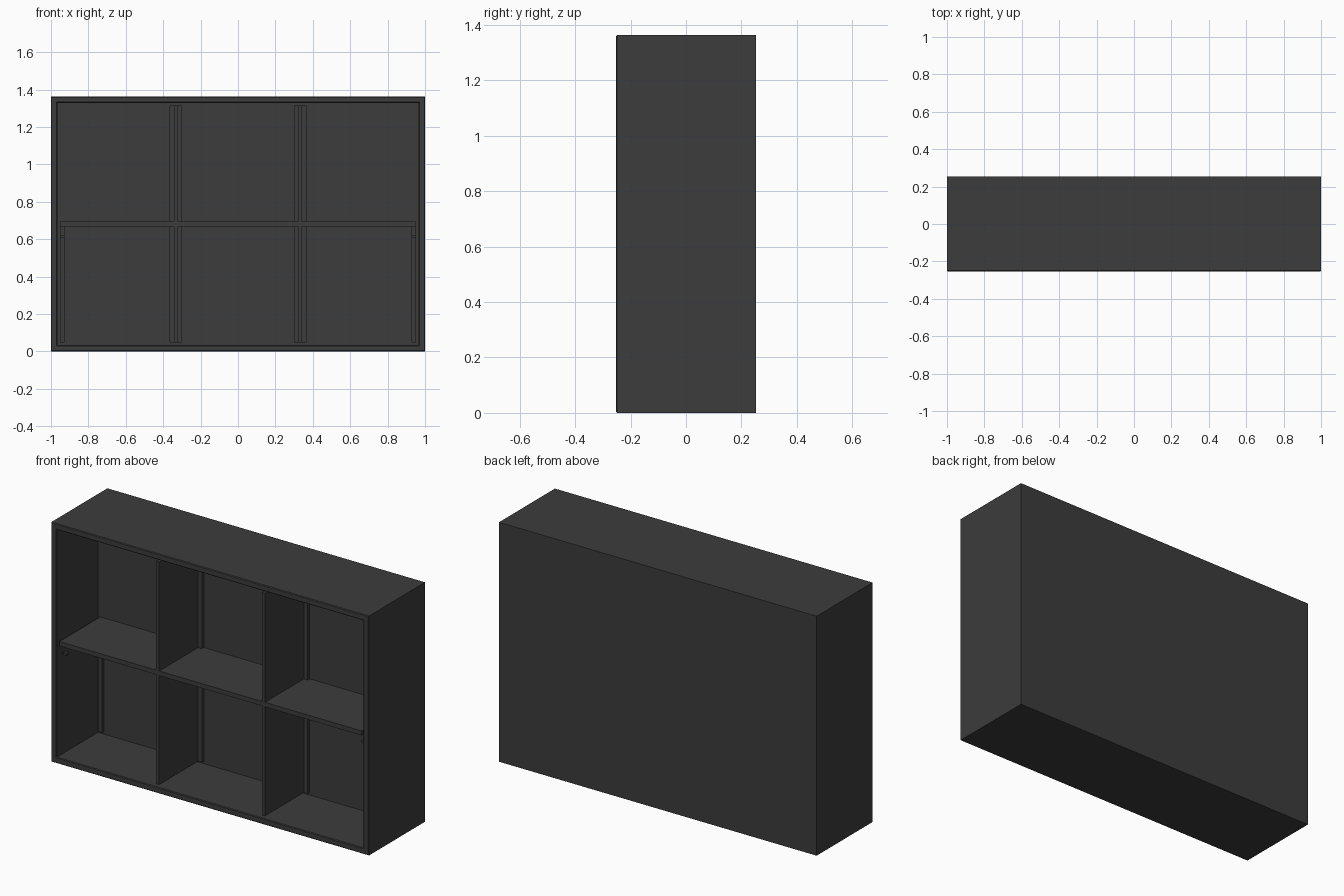
import bpy, bmesh
from mathutils import Vector

if "Cube" in bpy.data.objects:
    bpy.data.objects.remove(bpy.data.objects["Cube"])

HX, HY, H = 1.0, 0.253, 1.363      # case half width, half depth, height
WALL = 0.048                       # case board thickness
BACK = 0.12                        # front surface of the back panel
FRONT = -0.247                     # front of shelf and dividers
SHELF_LO, SHELF_HI = 0.669, 0.695
DIV_X, DIV_T = 0.333, 0.02         # divider position and thickness

dark = bpy.data.materials.new("dark_paint")
dark.diffuse_color = (0.045, 0.045, 0.045, 1)
dark.use_nodes = True
dark.node_tree.nodes["Principled BSDF"].inputs["Base Color"].default_value = dark.diffuse_color


def finish(name, bm):
    mesh = bpy.data.meshes.new(name)
    bm.to_mesh(mesh)
    bm.free()
    mesh.materials.append(dark)
    ob = bpy.data.objects.new(name, mesh)
    bpy.context.collection.objects.link(ob)
    return ob


def box_bm(lo, hi):
    bm = bmesh.new()
    bmesh.ops.create_cube(bm, size=1)
    lo, hi = Vector(lo), Vector(hi)
    for v in bm.verts:
        v.co = (lo + hi) / 2 + v.co * (hi - lo)
    return bm


def box(name, x, y, z):
    return finish(name, box_bm((min(x), y[0], z[0]), (max(x), y[1], z[1])))


# Outer case: box with an inset front pushed in to the back panel
bm = box_bm((-HX, -HY, 0), (HX, HY, H))
bm.normal_update()
front = next(f for f in bm.faces if f.normal.y < -0.9)
bmesh.ops.inset_region(bm, faces=[front], thickness=WALL)
cavity = bmesh.ops.extrude_face_region(bm, geom=[front])
for v in [g for g in cavity["geom"] if isinstance(g, bmesh.types.BMVert)]:
    v.co.y = BACK
if front.is_valid:
    bmesh.ops.delete(bm, geom=[front], context='FACES_ONLY')
bmesh.ops.recalc_face_normals(bm, faces=bm.faces)
# Small chamfer around the front rim
rim = [e for e in bm.edges if all(abs(v.co.y + HY) < 1e-4 for v in e.verts)
       and any(abs(f.normal.y) < 0.5 for f in e.link_faces)]
bmesh.ops.bevel(bm, geom=rim, offset=0.004, segments=1, affect='EDGES')
finish("case", bm)

# Middle shelf
inner = HX - WALL
box("middle_shelf", (-inner, inner), (FRONT, BACK), (SHELF_LO, SHELF_HI))

# Dividers with back corner strips, on both levels
levels = {"lower": (WALL, SHELF_LO), "upper": (SHELF_HI, H - WALL)}
STRIP_W, STRIP_Y = 0.024, (BACK - 0.018, BACK)
for level, z in levels.items():
    for side, s in (("left", -1), ("right", 1)):
        a, b = s * (DIV_X - DIV_T / 2), s * (DIV_X + DIV_T / 2)
        box(f"{level}_{side}_divider", (a, b), (FRONT, BACK), z)
        box(f"{level}_{side}_inner_strip", (a - s * STRIP_W, a), STRIP_Y, z)
        box(f"{level}_{side}_outer_strip", (b, b + s * STRIP_W), STRIP_Y, z)

# Wall strips and shelf pegs on the lower level sides
for side, s in (("left", -1), ("right", 1)):
    wall_x = (s * inner, s * (inner - STRIP_W))
    box(f"{side}_wall_strip", wall_x, STRIP_Y, levels["lower"])
    box(f"{side}_shelf_peg", wall_x, (-0.215, -0.195), (0.607, 0.622))
